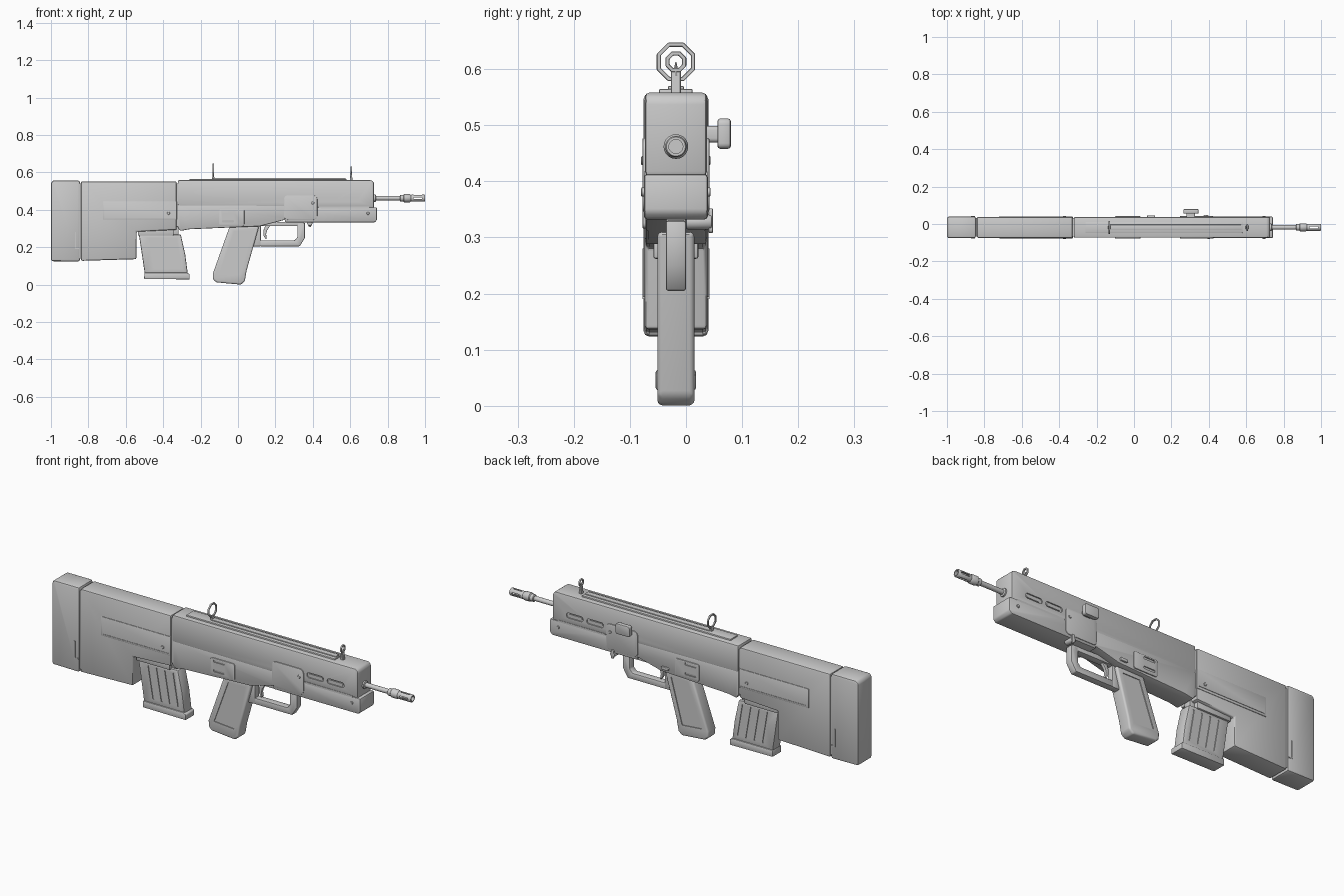
import bpy, bmesh, math
from mathutils import Matrix

if "Cube" in bpy.data.objects:
    bpy.data.objects.remove(bpy.data.objects["Cube"])

CY = -0.018  # lengthwise mid-plane of the model
cutters = []


def finish(bm, name, bevel=0.0, seg=2):
    bmesh.ops.recalc_face_normals(bm, faces=bm.faces)
    me = bpy.data.meshes.new(name)
    bm.to_mesh(me)
    bm.free()
    ob = bpy.data.objects.new(name, me)
    bpy.context.collection.objects.link(ob)
    if bevel:
        m = ob.modifiers.new("bevel", 'BEVEL')
        m.width, m.segments, m.limit_method = bevel, seg, 'ANGLE'
        m.angle_limit = math.radians(35)
    return ob


def prism(name, pts, y0, y1, bevel=0.0, seg=2):
    """Side profile in x, z extruded across y."""
    bm = bmesh.new()
    f = bm.faces.new([bm.verts.new((x, y0, z)) for x, z in pts])
    r = bmesh.ops.extrude_face_region(bm, geom=[f])
    vs = [v for v in r["geom"] if isinstance(v, bmesh.types.BMVert)]
    bmesh.ops.translate(bm, verts=vs, vec=(0, y1 - y0, 0))
    return finish(bm, name, bevel, seg)


def slab(name, pts, half, bevel=0.0, seg=2):
    return prism(name, pts, CY - half, CY + half, bevel, seg)


def rect(x0, z0, x1, z1):
    return [(x0, z0), (x1, z0), (x1, z1), (x0, z1)]


def rrect(x0, z0, x1, z1, r, n=4):
    out = []
    for cx, cz, a in ((x1 - r, z1 - r, 0), (x0 + r, z1 - r, 90), (x0 + r, z0 + r, 180), (x1 - r, z0 + r, 270)):
        for i in range(n + 1):
            t = math.radians(a + 90 * i / n)
            out.append((cx + r * math.cos(t), cz + r * math.sin(t)))
    return out


def lathe(name, prof, z, n=20):
    """Turned part around a lengthwise axis; prof is x, radius."""
    bm = bmesh.new()
    rings = [[bm.verts.new((x, CY + r * math.cos(math.tau * i / n), z + r * math.sin(math.tau * i / n)))
              for i in range(n)] for x, r in prof]
    for a, b in zip(rings, rings[1:]):
        for i in range(n):
            bm.faces.new((a[i], a[(i + 1) % n], b[(i + 1) % n], b[i]))
    bm.faces.new(rings[0])
    bm.faces.new(rings[-1])
    return finish(bm, name)


def disc(name, x, z, r, y0, y1, bevel=0.0, n=14):
    return prism(name, [(x + r * math.cos(math.tau * i / n), z + r * math.sin(math.tau * i / n))
                        for i in range(n)], y0, y1, bevel)


def cut(target, cutter):
    cutter.hide_render = True
    cutters.append(cutter)
    m = target.modifiers.new("cut", 'BOOLEAN')
    m.operation, m.object, m.solver = 'DIFFERENCE', cutter, 'EXACT'


def cut_sides(target, pts, surface, depth=0.006):
    """Shallow recess on both flanks."""
    for s in (-1, 1):
        cut(target, prism("cutter", pts, CY + s * (surface - depth), CY + s * (surface + 0.03)))


# rear stock
slab("butt_pad", [(-1, .125), (-.845, .123), (-.845, .557), (-.985, .557), (-1, .548)], .058, .011)
stock = slab("stock", [(-.84, .127), (-.543, .136), (-.543, .283), (-.328, .293), (-.328, .552), (-.84, .552)], .056, .008)
slab("stock_joint", rect(-.87, .14, -.82, .54), .05)
slab("receiver_joint", rect(-.35, .31, -.30, .54), .05)
panel = slab("stock_side_panel", rect(-.722, .347, -.327, .445), .0585, .003)
cut_sides(panel, rect(-.71, .357, -.335, .361), .0585, .002)
slab("butt_latch", rect(-.872, .19, -.866, .28), .0595)
slab("butt_latch_foot", rect(-.872, .19, -.85, .195), .0595)

# receiver
slab("receiver_upper", [(-.322, .42), (.728, .41), (.728, .545), (.715, .558), (-.322, .558)], .0555, .008)
slab("receiver_lower", [(-.322, .305), (-.308, .287), (-.26, .296), (.117, .312), (.245, .345), (.30, .345),
                        (.30, .428), (-.322, .428)], .0545, .005)
fore = slab("handguard", [(.25, .332), (.73, .332), (.743, .345), (.743, .413), (.44, .413), (.25, .42)], .057, .006)
slab("handguard_step", rrect(.43, .405, .70, .418, .004), .0565)
vents = bpy.data.objects["receiver_upper"]
for x in (.44, .555):
    cut_sides(vents, rrect(x, .443, x + .095, .469, .012), .0555)
    slab("vent_insert", rrect(x + .008, .449, x + .087, .463, .006), .053)

# flank plates
slab("side_plate", rrect(.245, .346, .424, .477, .022), .0595, .002)
port = slab("port_plate", rrect(-.102, .316, .034, .402, .01), .0595, .002)
for z in (.339, .388):
    cut_sides(port, rrect(-.085, z - .006, -.022, z + .006, .004), .0595, .02)

# screws on both sides
for x, z in ((.40, .437), (.695, .381), (-.372, .381)):
    slab("screws", [(x + .008 * math.cos(math.tau * i / 12), z + .008 * math.sin(math.tau * i / 12))
                    for i in range(12)], .062, .0015, 1)

# top rail with raised centre strip
prism("rail_base", rect(-.26, .55, .58, .565), CY - .03, CY + .03, .003)
prism("rail_strip", rect(-.13, .56, .575, .570), CY - .014, CY + .014, .002)


# ring sights
def ring_sight(name, x, outer, inner, thick):
    bm = bmesh.new()
    sections = []
    for i in range(8):
        a = math.tau * (i + .5) / 8
        sections.append([bm.verts.new((x + dx, CY + r * math.cos(a), .613 + r * math.sin(a)))
                         for dx, r in ((-thick, inner), (thick, inner), (thick, outer), (-thick, outer))])
    for i in range(8):
        p, q = sections[i], sections[(i + 1) % 8]
        for k in range(4):
            bm.faces.new((p[k], p[(k + 1) % 4], q[(k + 1) % 4], q[k]))
    finish(bm, name, .001, 1)
    top = .613 - inner
    slab(name + "_post", [(x - .008, .555), (x + .008, .555), (x + .006, .572), (x + .003, top),
                          (x - .003, top), (x - .006, .572)], .009, .0015, 1)


ring_sight("rear_sight", -.132, .037, .029, .004)
ring_sight("front_sight", .605, .020, .012, .004)
bm = bmesh.new()
bmesh.ops.create_cone(bm, cap_ends=True, segments=8, radius1=.006, radius2=.001, depth=.025,
                      matrix=Matrix.Translation((.605, CY, .6)))
finish(bm, "front_sight_pin")

# barrel and flash hider
lathe("barrel", [(.70, .012), (.88, .012)], .462)
lathe("barrel_collar", [(.72, .02), (.735, .02), (.738, .014)], .462)
muzzle = lathe("muzzle", [(.865, .014), (.868, .018), (.884, .018), (.888, .022), (.918, .022), (.924, .018),
                          (.93, .019), (.997, .019), (1.0, .017)], .462)
cut(muzzle, lathe("cutter", [(.90, .0125), (1.05, .0125)], .462))
cut(muzzle, slab("cutter", rrect(.937, .457, .985, .467, .0045), .06))
cut(muzzle, slab("cutter", rect(.937, .40, .985, .52), .005))

# charging knob on the far side
prism("knob_stem", rrect(.28, .469, .327, .499, .008), .02, .06)
prism("charging_knob", rrect(.264, .458, .345, .512, .01), .056, .08, .005)
prism("selector", rrect(.07, .325, .112, .34, .006), .02, .045, .002)

# sling loop under the handguard
disc("sling_loop", .384, .328, .014, .0, .046, .003)
prism("sling_lever", rrect(.376, .308, .392, .352, .006), .04, .048, .002)

# pistol grip with recessed side panels
grip = slab("grip", [(-.045, .31), (-.134, .06), (-.134, .028), (-.115, .012), (.015, 0), (.036, .018),
                     (.046, .075), (.112, .31)], .033, .009, 3)
cut_sides(grip, [(-.02, .285), (-.10, .065), (.012, .055), (.075, .285)], .033, .004)

# trigger and guard
slab("trigger_guard", [(.118, .205), (.33, .205), (.358, .25), (.358, .33), (.318, .33), (.318, .255), (.303, .237),
                       (.118, .237)], .018, .004)
slab("guard_root", [(.08, .205), (.122, .205), (.122, .32), (.095, .32)], .017, .003)
slab("guard_bridge", rect(.11, .312, .35, .336), .018, .003)
slab("trigger", [(.15, .325), (.136, .29), (.136, .262), (.148, .243), (.154, .247), (.150, .27), (.155, .29),
                 (.18, .325)], .008, .002)

# magazine, its well and floor plate
mag = slab("magazine", [(-.53, .268), (-.518, .19), (-.498, .055), (-.268, .055), (-.282, .16), (-.306, .268)],
           .031, .006)
for i in range(4):
    t = -.475 + .047 * i
    cut_sides(mag, [(t, .25), (t + .028, .085), (t + .035, .085), (t + .007, .25)], .031, .004)
slab("magazine_floor", [(-.502, .03), (-.258, .028), (-.258, .056), (-.275, .064), (-.50, .064)], .036, .004)
slab("magazine_well", rect(-.535, .262, -.345, .30), .04, .004)
slab("magazine_catch", rect(-.355, .265, -.318, .31), .02, .004)

# bake modifiers, drop cutters, smooth the rounded edges
bpy.ops.object.select_all(action='SELECT')
bpy.context.view_layer.objects.active = stock
bpy.ops.object.convert(target='MESH')
for c in cutters:
    bpy.data.objects.remove(c, do_unlink=True)
bpy.ops.object.select_all(action='SELECT')
bpy.context.view_layer.objects.active = stock
bpy.ops.object.shade_smooth_by_angle(angle=math.radians(35))
